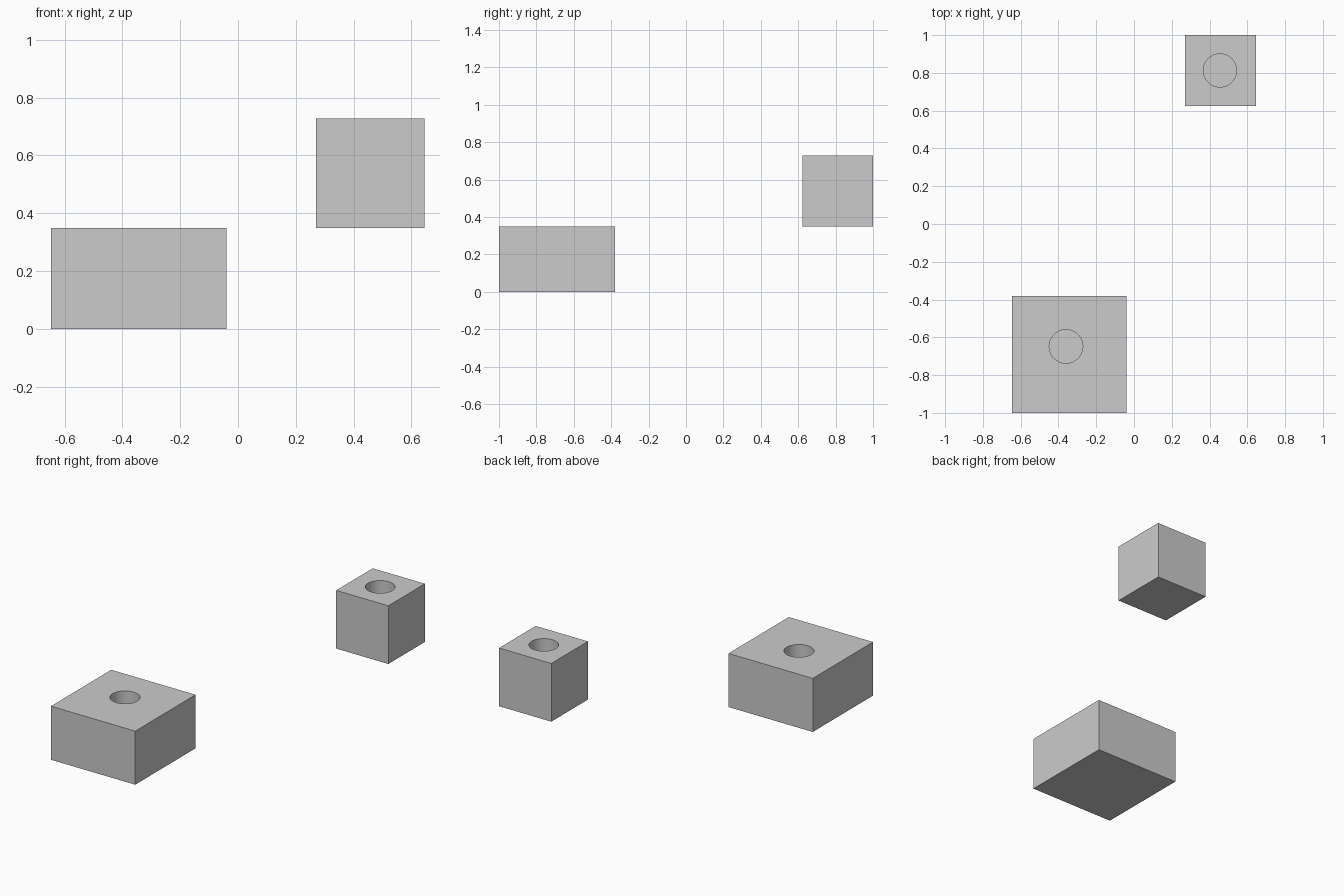
import bpy, bmesh
from math import cos, sin, pi

if "Cube" in bpy.data.objects:
    bpy.data.objects.remove(bpy.data.objects["Cube"])


def drilled_block(name, lo, hi, centre, radius, depth, sides=48):
    """Box with a round blind hole sunk into its top face."""
    bm = bmesh.new()
    bmesh.ops.create_cube(bm, size=1)
    for v in bm.verts:
        v.co = [lo[i] if v.co[i] < 0 else hi[i] for i in range(3)]
    mesh = bpy.data.meshes.new(name)
    bm.to_mesh(mesh)
    bm.free()
    block = bpy.data.objects.new(name, mesh)
    bpy.context.collection.objects.link(block)

    # Hole cutter
    bpy.ops.mesh.primitive_cylinder_add(
        vertices=sides, radius=radius, depth=depth + 0.1,
        location=(*centre, hi[2] - depth / 2 + 0.05))
    cutter = bpy.context.object
    cutter.name = name + "_hole_cutter"
    bpy.ops.object.shade_smooth_by_angle()
    cut = block.modifiers.new("hole", 'BOOLEAN')
    cut.operation = 'DIFFERENCE'
    cut.solver = 'EXACT'
    cut.object = cutter

    # Apply the cut and discard the cutter
    bpy.ops.object.select_all(action='DESELECT')
    bpy.context.view_layer.objects.active = block
    block.select_set(True)
    bpy.ops.object.modifier_apply(modifier=cut.name)
    bpy.data.objects.remove(cutter)
    bpy.ops.object.shade_smooth_by_angle()
    return block


# Wide low block at the front left
drilled_block("wide_block", (-0.647, -1.0, 0.0), (-0.04, -0.38, 0.349),
              (-0.36, -0.648), 0.089, 0.345)

# Small raised cube at the back right
drilled_block("small_block", (0.27, 0.624, 0.349), (0.646, 1.0, 0.728),
              (0.455, 0.813), 0.088, 0.345)
